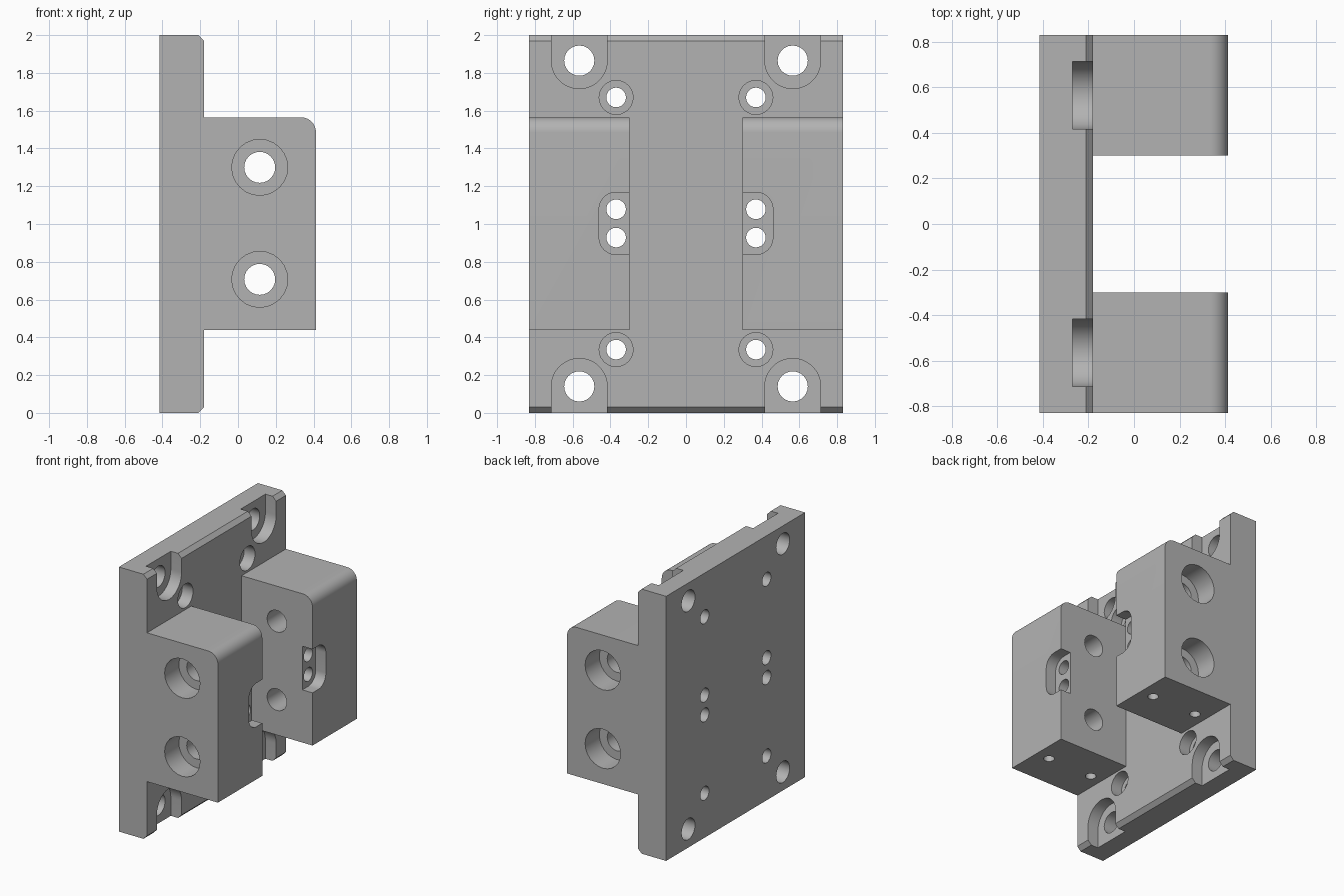
import bpy, bmesh
from math import sin, cos, pi

if "Cube" in bpy.data.objects:
    bpy.data.objects.remove(bpy.data.objects["Cube"], do_unlink=True)

grey = bpy.data.materials.new("machined grey")
grey.use_nodes = True
grey.diffuse_color = (0.45, 0.45, 0.45, 1)
grey.node_tree.nodes["Principled BSDF"].inputs["Base Color"].default_value = (0.45, 0.45, 0.45, 1)


def arc(u, v, r, start, end, steps=24):
    """Points on an arc, angles in half turns."""
    angles = [pi * (start + (end - start) * i / steps) for i in range(steps + 1)]
    return [(u + r * cos(a), v + r * sin(a)) for a in angles]


def prism(name, outline, axis, lo, hi):
    """Extrude a flat outline along one axis."""
    place = {"x": lambda u, v, w: (w, u, v),
             "y": lambda u, v, w: (u, w, v),
             "z": lambda u, v, w: (u, v, w)}[axis]
    bm = bmesh.new()
    ends = [[bm.verts.new(place(u, v, w)) for u, v in outline] for w in (lo, hi)]
    bm.faces.new(ends[0])
    bm.faces.new(ends[1])
    for i in range(len(outline)):
        bm.faces.new((ends[0][i - 1], ends[0][i], ends[1][i], ends[1][i - 1]))
    bmesh.ops.recalc_face_normals(bm, faces=bm.faces)
    mesh = bpy.data.meshes.new(name)
    bm.to_mesh(mesh)
    bm.free()
    mesh.materials.append(grey)
    obj = bpy.data.objects.new(name, mesh)
    bpy.context.collection.objects.link(obj)
    return obj


def cut(outline, axis, lo, hi):
    """Remove a prism from the body."""
    cutter = prism("cutter", outline, axis, lo, hi)
    cutter.hide_render = True
    mod = body.modifiers.new("cut", "BOOLEAN")
    mod.operation, mod.solver, mod.object = "DIFFERENCE", "EXACT", cutter
    bpy.context.view_layer.update()
    result = bpy.data.meshes.new_from_object(
        body.evaluated_get(bpy.context.evaluated_depsgraph_get()))
    body.modifiers.clear()
    body.data = result
    bpy.data.objects.remove(cutter, do_unlink=True)


def hole(u, v, r, axis, lo, hi):
    cut(arc(u, v, r, 0, 2)[:-1], axis, lo, hi)


BACK, FACE, TIP, SIDE, GAP = -0.415, -0.18, 0.413, 0.83, 0.3
LOW, HIGH, BEVEL = 0.44, 1.565, 0.03

# Plate and blocks share one side profile
profile = [(BACK, 0), (FACE - BEVEL, 0), (FACE, BEVEL), (FACE, LOW), (TIP, LOW)]
profile += arc(TIP - 0.08, HIGH - 0.08, 0.08, 0, 0.5, 12)
profile += [(FACE, HIGH), (FACE, 2 - BEVEL), (FACE - BEVEL, 2), (BACK, 2)]
body = prism("mounting_bracket", profile, "y", -SIDE, SIDE)

# Open channel between the two blocks
cut([(-GAP, 0.3), (GAP, 0.3), (GAP, 1.7), (-GAP, 1.7)], "x", FACE, 1)

for s in (-1, 1):
    # Corner bolt holes in pockets that open to the plate ends
    y = 0.565 * s
    for z, end, start in ((0.14, -0.1, 0), (1.865, 2.1, 1)):
        pocket = arc(y, z, 0.148, start, start + 1)
        pocket += [(pocket[-1][0], end), (pocket[0][0], end)]
        cut(pocket, "x", -0.27, 0)
        hole(y, z, 0.08, "x", -1, 0)

    # Small counterbored plate holes
    y = 0.37 * s
    for z in (0.335, 1.67):
        hole(y, z, 0.09, "x", -0.27, 0)
        hole(y, z, 0.052, "x", -1, 0)

    # Rounded recess on each block's inner edge with two long holes
    recess = [(0.2, 0.838), (0.37, 0.838)] + arc(0.37, 0.928, 0.09, -0.5, 0, 12)
    recess += arc(0.37, 1.078, 0.09, 0, 0.5, 12) + [(0.2, 1.168)]
    cut([(s * u, v) for u, v in recess], "x", TIP - 0.085, 1)
    for z in (0.928, 1.078):
        hole(y, z, 0.052, "x", -1, 1)

    # Counterbored cross holes through each block
    for z in (0.707, 1.3):
        hole(0.115, z, 0.148, "y", *sorted((s * (SIDE - 0.17), s)))
        hole(0.115, z, 0.082, "y", *sorted((s * 0.2, s)))

    # Tapped holes in the underside of each block
    for x in (-0.08, 0.3):
        hole(x, 0.565 * s, 0.038, "z", 0.3, LOW + 0.2)

bpy.ops.object.select_all(action="DESELECT")
body.select_set(True)
bpy.context.view_layer.objects.active = body
bpy.ops.object.shade_smooth_by_angle(angle=pi / 6)
